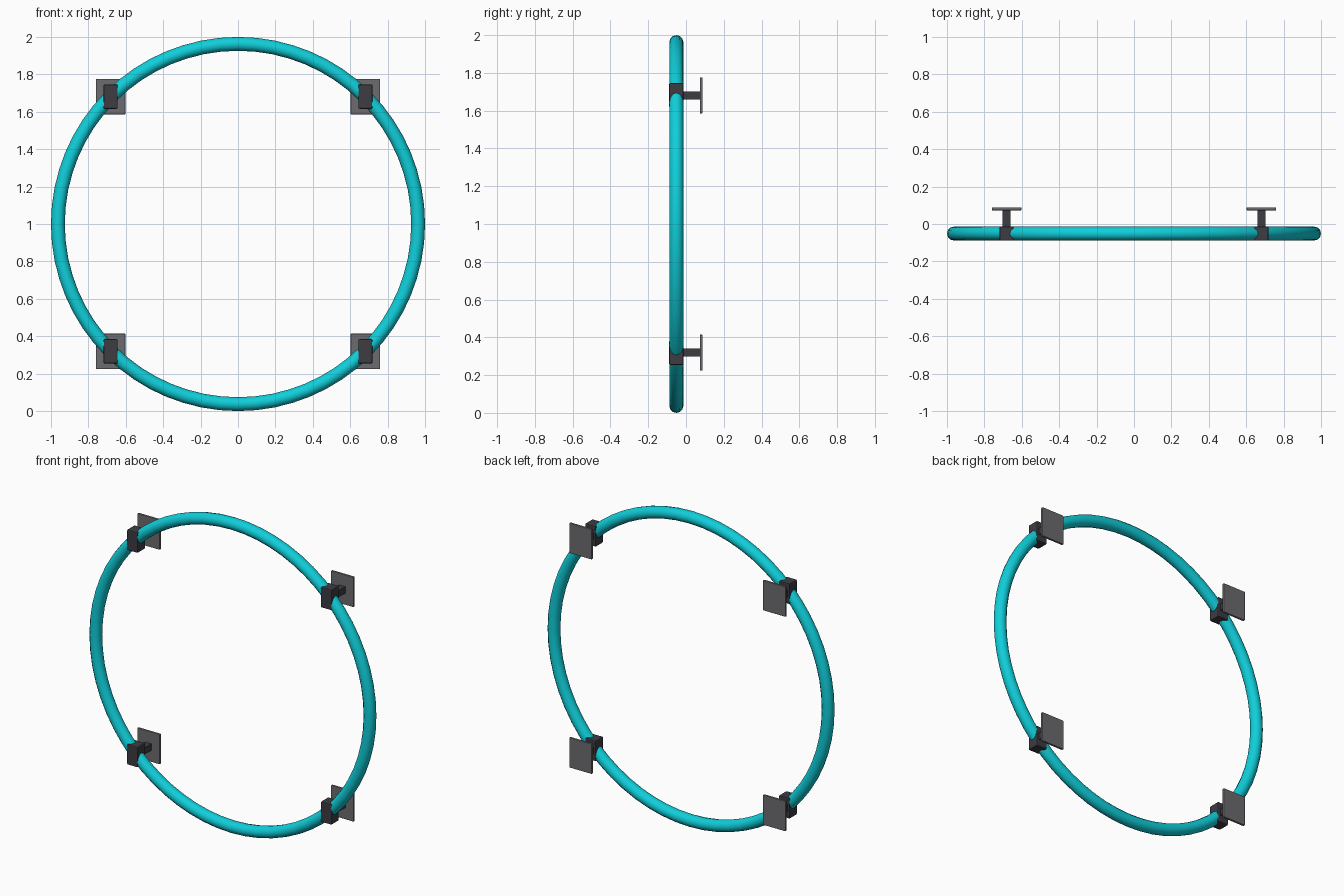
import bpy
import math
from mathutils import Matrix

cube = bpy.data.objects.get("Cube")
if cube:
    bpy.data.objects.remove(cube, do_unlink=True)


def make_material(name, rgb, roughness=0.5):
    mat = bpy.data.materials.new(name)
    mat.use_nodes = True
    color = (*rgb, 1.0)
    mat.diffuse_color = color
    shader = mat.node_tree.nodes["Principled BSDF"]
    shader.inputs["Base Color"].default_value = color
    shader.inputs["Roughness"].default_value = roughness
    return mat


teal = make_material("teal", (0.005, 0.62, 0.70))
charcoal = make_material("charcoal", (0.045, 0.045, 0.055))
grey = make_material("grey metal", (0.15, 0.15, 0.16))

MINOR = 0.037
MAJOR = 1.0 - MINOR
RING_Y = -0.051
BACK_Y = 0.088


def add_box(name, center, size, mat, bevel=0.0):
    """Box with its size applied to the mesh and an optional edge bevel."""
    bpy.ops.mesh.primitive_cube_add(size=1, location=center)
    box = bpy.context.object
    box.name = name
    box.data.transform(Matrix.Diagonal((*size, 1.0)))
    box.data.materials.append(mat)
    if bevel:
        mod = box.modifiers.new("soft_edges", "BEVEL")
        mod.width = bevel
        mod.segments = 2
    return box


# Tubular ring, standing upright and facing the front
bpy.ops.mesh.primitive_torus_add(
    major_radius=MAJOR, minor_radius=MINOR,
    major_segments=64, minor_segments=12,
    location=(0, RING_Y, 1), rotation=(math.pi / 2, 0, 0))
ring = bpy.context.object
ring.name = "ring"
ring.data.materials.append(teal)
bpy.ops.object.shade_smooth()

# Four wall brackets on the diagonals: clamp, stem and mounting plate
offset = MAJOR * math.sqrt(0.5)
for side, sx in (("left", 1), ("right", -1)):
    for level, sz in (("upper", 1), ("lower", -1)):
        x, z = sx * offset, 1 + sz * offset
        tag = f"{level}_{side}"
        add_box(f"clamp_{tag}", (x, RING_Y, z),
                (0.076, 0.076, 0.13), charcoal, 0.006)
        stem_start, stem_end = RING_Y, BACK_Y - 0.01
        add_box(f"stem_{tag}", (x, (stem_start + stem_end) / 2, z),
                (0.043, stem_end - stem_start, 0.042), charcoal)
        add_box(f"mounting_plate_{tag}", (x, BACK_Y - 0.0075, z),
                (0.158, 0.015, 0.19), grey, 0.003)
